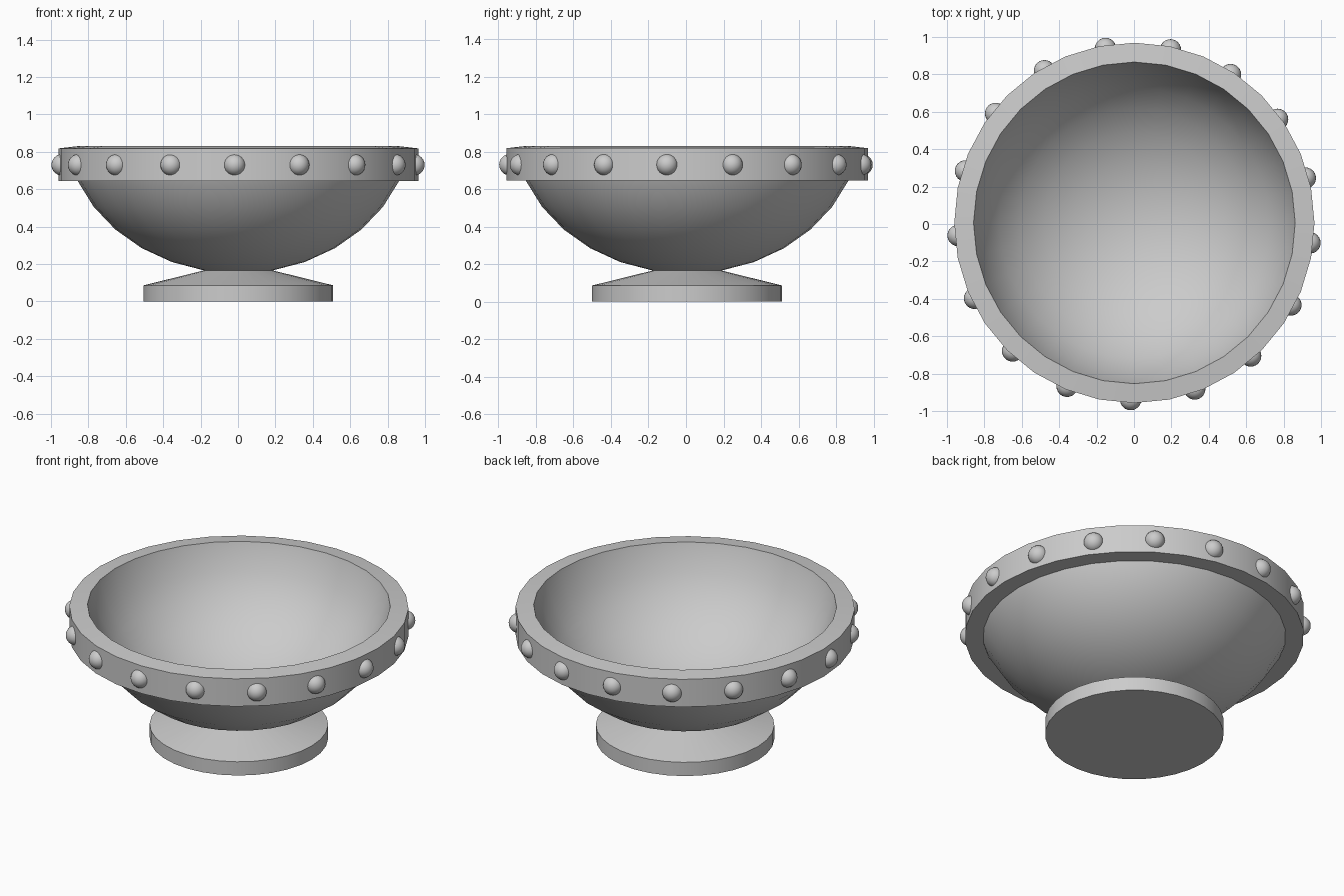
import bpy, bmesh, math

if "Cube" in bpy.data.objects:
    bpy.data.objects.remove(bpy.data.objects["Cube"])

SIDES = 32
CX, CY = 0.002, 0.006   # small offset so the studs' bounds stay centred


def finish(name, bm, angle=35):
    mesh = bpy.data.meshes.new(name)
    bm.to_mesh(mesh)
    bm.free()
    obj = bpy.data.objects.new(name, mesh)
    obj.location = (CX, CY, 0)
    bpy.context.collection.objects.link(obj)
    bpy.ops.object.select_all(action='DESELECT')
    obj.select_set(True)
    bpy.context.view_layer.objects.active = obj
    bpy.ops.object.shade_smooth_by_angle(angle=math.radians(angle))
    return obj


def lathe(name, profile):
    """Revolve an (r, z) profile around the z axis."""
    bm = bmesh.new()
    verts = [bm.verts.new((r, 0, z)) for r, z in profile]
    edges = [bm.edges.new(pair) for pair in zip(verts, verts[1:])]
    bmesh.ops.spin(bm, geom=verts + edges, cent=(0, 0, 0), axis=(0, 0, 1),
                   angle=math.tau, steps=SIDES, use_merge=False)
    bmesh.ops.remove_doubles(bm, verts=bm.verts, dist=1e-4)
    bmesh.ops.recalc_face_normals(bm, faces=bm.faces)
    return finish(name, bm)


def bowl_curve(a, c, zc=0.95):
    """Lower part of a squashed sphere, from the pole upwards."""
    angles = [math.radians(11.25 * i) for i in range(8)]
    return [(a * math.sin(t), zc - c * math.cos(t)) for t in angles]


# Bowl: thick shell made of an outer and an inner curve
outer = bowl_curve(0.93, 0.80)
inner = bowl_curve(0.87, 0.74)
lathe("bowl", outer + [(0.917, 0.815), (0.86, 0.83)] + inner[::-1])

# Rim band: sloping top, outer wall, flat underside
lathe("rim_band", [(0.86, 0.83), (0.963, 0.818), (0.963, 0.645), (0.86, 0.645)])

# Foot: disc with a shallow cone reaching the bowl
lathe("foot", [(0, 0), (0.507, 0), (0.507, 0.086), (0.175, 0.168)])

# Studs: 17 beads around the rim band
STUDS = 17
for i in range(STUDS):
    a = math.radians(-91.2) + math.tau * i / STUDS
    bm = bmesh.new()
    bmesh.ops.create_uvsphere(bm, u_segments=24, v_segments=12, radius=0.057)
    stud = finish(f"stud_{i + 1}", bm)
    stud.location = (CX + 0.945 * math.cos(a), CY + 0.945 * math.sin(a), 0.73)
